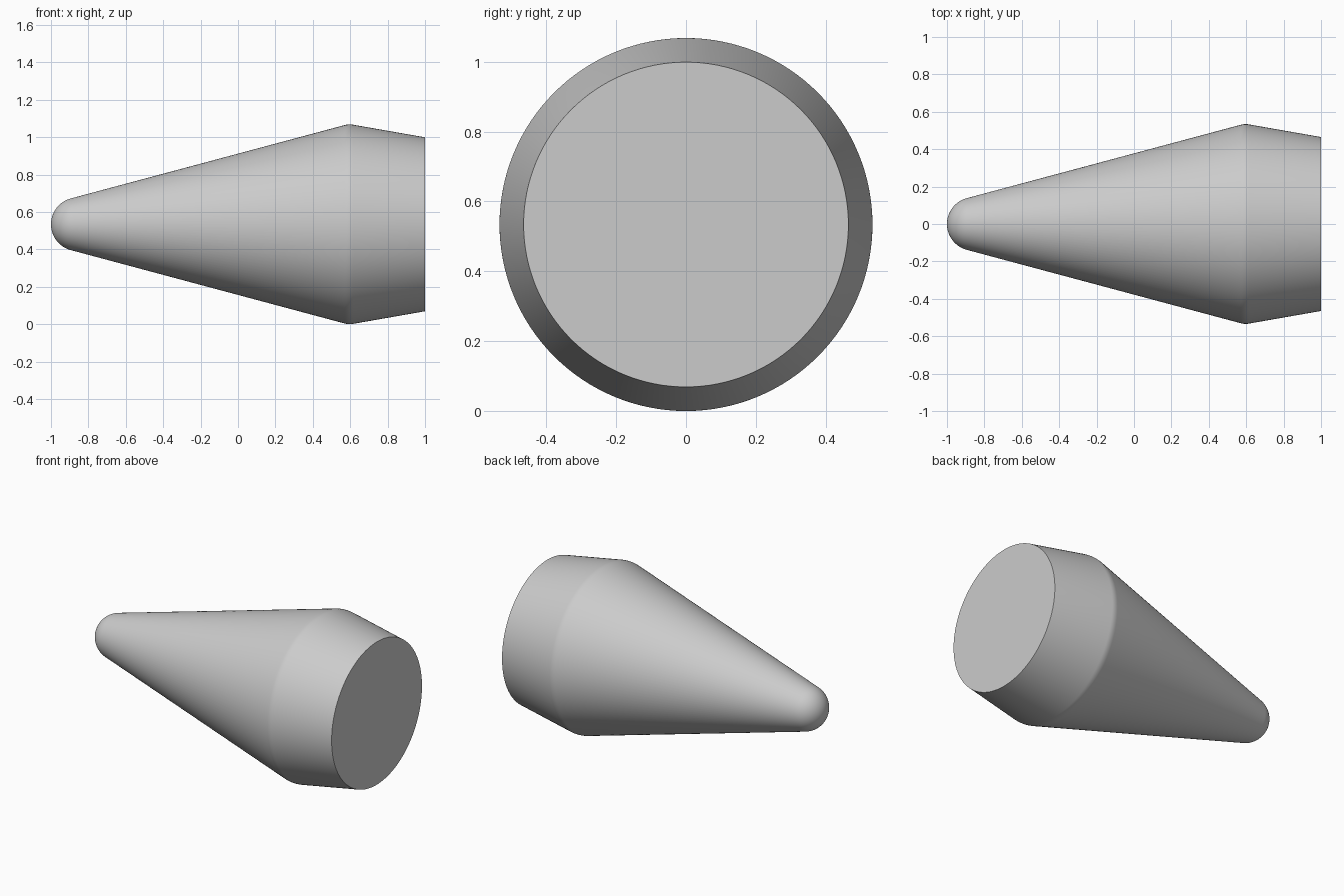
import bpy
import bmesh
from math import sin, cos, radians, tau
from mathutils import Vector

cube = bpy.data.objects.get("Cube")
if cube:
    bpy.data.objects.remove(cube, do_unlink=True)

AXIS_HEIGHT = 0.534
NOSE_RADIUS = 0.143
SHOULDER_RADIUS = 0.1
SEGMENTS = 128

grey = bpy.data.materials.new("light grey")
grey.use_nodes = True
colour = (0.6, 0.6, 0.6, 1.0)
grey.diffuse_color = colour
grey.node_tree.nodes["Principled BSDF"].inputs["Base Color"].default_value = colour


def arc(x, r, radius, start, end, steps):
    """Profile arc around (x, r); angles lean from straight out toward the nose."""
    angles = [radians(start + (end - start) * i / steps) for i in range(steps + 1)]
    return [(x - radius * sin(a), r + radius * cos(a)) for a in angles]


# Profile: round nose, straight cone, soft shoulder, tapered tail, flat base
profile = arc(NOSE_RADIUS - 1, 0, NOSE_RADIUS, 90, 15, 16)
profile += arc(0.597, AXIS_HEIGHT - SHOULDER_RADIUS, SHOULDER_RADIUS, 15, -10, 6)
profile += [(1.0, 0.465), (1.0, 0.0)]

# Revolve the profile around the long axis
bm = bmesh.new()
verts = [bm.verts.new((x, 0, r)) for x, r in profile]
edges = [bm.edges.new(pair) for pair in zip(verts, verts[1:])]
bmesh.ops.spin(bm, geom=verts + edges, cent=(0, 0, 0), axis=(1, 0, 0),
               angle=tau, steps=SEGMENTS, use_merge=True)
bmesh.ops.remove_doubles(bm, verts=bm.verts, dist=0.0001)
bmesh.ops.recalc_face_normals(bm, faces=bm.faces)
bmesh.ops.translate(bm, verts=bm.verts, vec=Vector((0, 0, AXIS_HEIGHT)))

mesh = bpy.data.meshes.new("capsule_body")
bm.to_mesh(mesh)
bm.free()
mesh.materials.append(grey)
body = bpy.data.objects.new("capsule_body", mesh)
bpy.context.collection.objects.link(body)

# Smooth skin with a crisp rim around the base
bpy.ops.object.select_all(action="DESELECT")
body.select_set(True)
bpy.context.view_layer.objects.active = body
bpy.ops.object.shade_smooth_by_angle(angle=radians(30))
